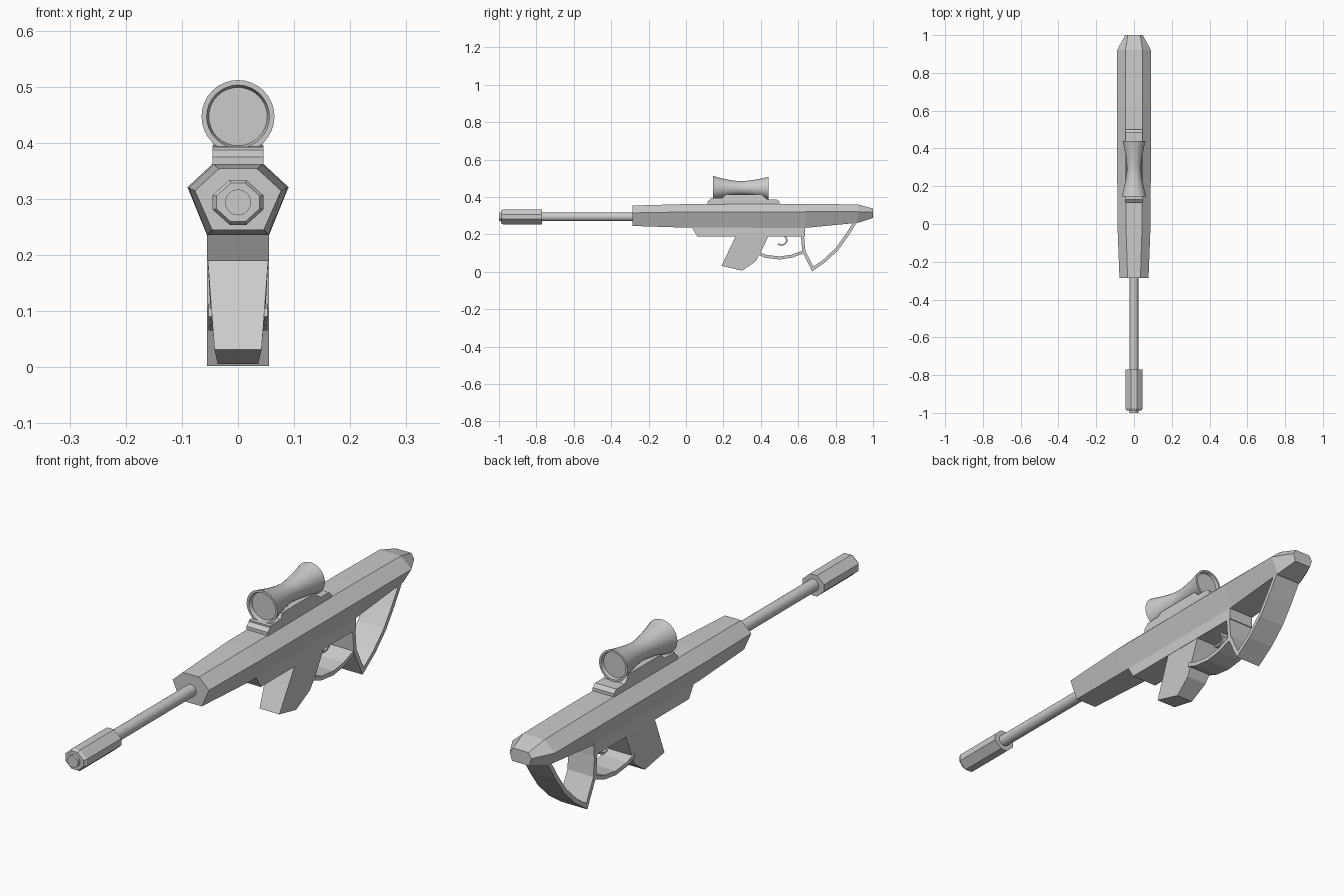
import bpy, bmesh, math
from mathutils import Vector

if "Cube" in bpy.data.objects:
    bpy.data.objects.remove(bpy.data.objects["Cube"])


def loft(name, rings, smooth=False):
    """Skin a list of equal-length point rings and cap both ends."""
    bm = bmesh.new()
    vs = [[bm.verts.new(p) for p in r] for r in rings]
    n = len(vs[0])
    for a, b in zip(vs, vs[1:]):
        for i in range(n):
            j = (i + 1) % n
            bm.faces.new((a[i], a[j], b[j], b[i]))
    bm.faces.new(vs[0])
    bm.faces.new(vs[-1])
    bmesh.ops.recalc_face_normals(bm, faces=bm.faces[:])
    me = bpy.data.meshes.new(name)
    bm.to_mesh(me)
    bm.free()
    ob = bpy.data.objects.new(name, me)
    bpy.context.collection.objects.link(ob)
    if smooth:
        bpy.ops.object.select_all(action='DESELECT')
        bpy.context.view_layer.objects.active = ob
        ob.select_set(True)
        bpy.ops.object.shade_smooth_by_angle(angle=math.radians(35))
    return ob


def lathe(name, profile, z, sides=32):
    """Turn (y, radius) pairs around an axis along y."""
    ang = [2 * math.pi * i / sides for i in range(sides)]
    return loft(name, [[(r * math.cos(a), y, z + r * math.sin(a)) for a in ang]
                       for y, r in profile], True)


def prism(name, pts):
    """Side profile of (y, z, half_width) points, mirrored across x."""
    return loft(name, [[(s * w, y, z) for y, z, w in pts] for s in (-1, 1)])


def strip(name, path, half_width, thick):
    """Flat band following a (y, z) path."""
    p = [Vector(q) for q in path]
    rings = []
    for i, c in enumerate(p):
        d0 = (c - p[max(i - 1, 0)]).normalized() if i else (p[1] - c).normalized()
        d1 = (p[i + 1] - c).normalized() if i < len(p) - 1 else d0
        t = (d0 + d1).normalized()
        n = Vector((-t.y, t.x)) * (thick / 2 / max(t.dot(d0), 0.4))
        a, b = c + n, c - n
        w = half_width
        rings.append([(-w, a.x, a.y), (w, a.x, a.y), (w, b.x, b.y), (-w, b.x, b.y)])
    return loft(name, rings)


# Main body: y, top (half width, z), side (half width, z), bottom (half width, z)
body = [(-0.285, 0.034, 0.354, 0.077, 0.315, 0.046, 0.245),
        (0.0, 0.043, 0.362, 0.088, 0.32, 0.055, 0.236),
        (0.64, 0.045, 0.363, 0.09, 0.321, 0.055, 0.235),
        (0.92, 0.045, 0.360, 0.09, 0.321, 0.055, 0.262),
        (1.0, 0.033, 0.338, 0.046, 0.318, 0.036, 0.288)]
loft("body", [[(-a, y, az), (a, y, az), (b, y, bz), (c, y, cz), (-c, y, cz), (-b, y, bz)]
              for y, a, az, b, bz, c, cz in body])

# Lower receiver and pistol grip
prism("lower_receiver", [(0.03, 0.24, 0.055), (0.06, 0.19, 0.055),
                         (0.635, 0.19, 0.055), (0.635, 0.24, 0.055)])
prism("grip", [(0.27, 0.2, 0.0545), (0.19, 0.032, 0.042), (0.30, 0.006, 0.036),
               (0.372, 0.055, 0.044), (0.40, 0.105, 0.049), (0.445, 0.2, 0.0545)])

# Trigger hook, guard and skeleton stock
hook = [(0.51 + 0.03 * math.cos(a), 0.168 + 0.025 * math.sin(a))
        for a in [math.radians(d) for d in range(-130, 31, 32)]]
strip("trigger", hook + [(0.525, 0.195)], 0.012, 0.008)
strip("trigger_guard", [(0.385, 0.098), (0.43, 0.082), (0.50, 0.074),
                        (0.565, 0.083), (0.632, 0.108)], 0.053, 0.016)
strip("stock_frame", [(0.622, 0.2), (0.63, 0.11), (0.678, 0.015), (0.745, 0.062),
                      (0.81, 0.125), (0.86, 0.195), (0.905, 0.266)], 0.055, 0.017)

# Barrel, muzzle tip and octagonal muzzle brake
lathe("barrel", [(-1.0, 0.023), (-0.27, 0.023)], 0.294, 24)


def octagon(y, s):
    q = [(0.015, 0.04), (0.045, 0.013), (0.045, -0.013), (0.015, -0.04)]
    q += [(-x, z) for x, z in reversed(q)]
    return [(x * s, y, 0.294 + z * s) for x, z in q]


loft("muzzle_brake", [octagon(-0.988, 0.86), octagon(-0.978, 1.0), octagon(-0.77, 1.0)])

# Sight rail and mount
prism("sight_rail", [(0.115, 0.355, 0.045), (0.115, 0.375, 0.045), (0.13, 0.387, 0.045),
                     (0.485, 0.387, 0.045), (0.5, 0.375, 0.045), (0.5, 0.355, 0.045)])
prism("sight_mount", [(0.13, 0.38, 0.045), (0.13, 0.393, 0.045), (0.195, 0.395, 0.045),
                      (0.21, 0.412, 0.04), (0.405, 0.412, 0.04), (0.425, 0.395, 0.045),
                      (0.445, 0.38, 0.045)])

# Scope: waisted tube with recessed lenses at both ends
waist = [(0.145 + 0.295 * t / 10, t / 10) for t in range(11)]
outer = [(y, 0.037 + (0.028 if t < 0.5 else 0.023) * abs(2 * t - 1) ** 1.5) for y, t in waist]
lathe("scope", [(0.16, 0.05), (0.16, 0.052), (0.145, 0.056)] + outer +
      [(0.44, 0.052), (0.428, 0.049), (0.428, 0.047)], 0.447)
